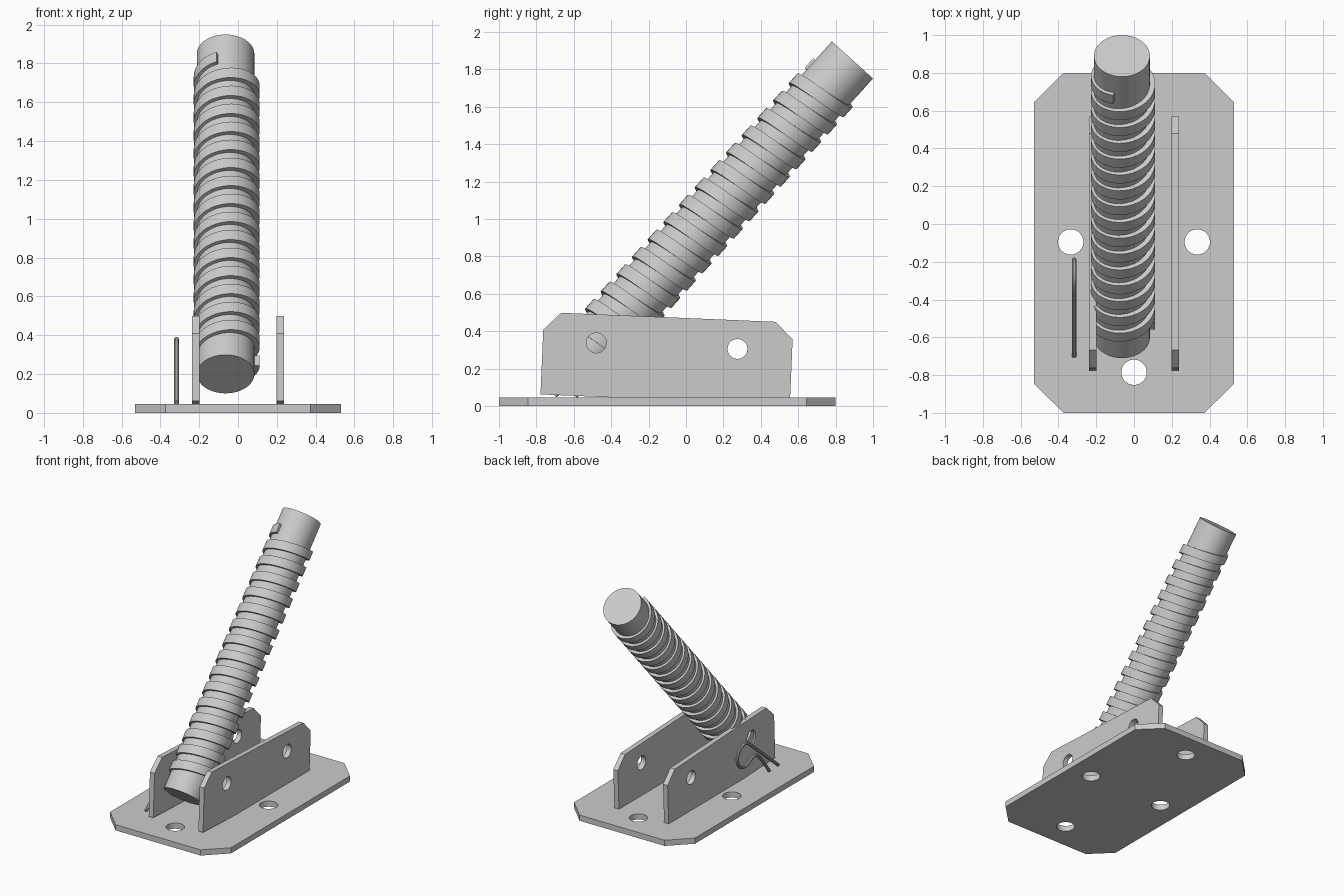
import bpy, bmesh, math
from mathutils import Matrix, Vector

cube = bpy.data.objects.get("Cube")
if cube:
    bpy.data.objects.remove(cube, do_unlink=True)

# Single plain steel colour
steel = bpy.data.materials.new("plain grey steel")
steel.use_nodes = True
grey = (0.6, 0.6, 0.6, 1)
steel.diffuse_color = grey
steel.node_tree.nodes["Principled BSDF"].inputs["Base Color"].default_value = grey


def add_object(name, bm, matrix=Matrix(), smooth=True):
    bmesh.ops.remove_doubles(bm, verts=bm.verts, dist=0.0001)
    bmesh.ops.recalc_face_normals(bm, faces=bm.faces)
    mesh = bpy.data.meshes.new(name)
    bm.to_mesh(mesh)
    bm.free()
    mesh.materials.append(steel)
    obj = bpy.data.objects.new(name, mesh)
    bpy.context.collection.objects.link(obj)
    obj.matrix_world = matrix
    if smooth:
        bpy.ops.object.select_all(action='DESELECT')
        obj.select_set(True)
        bpy.context.view_layer.objects.active = obj
        bpy.ops.object.shade_smooth_by_angle(angle=math.radians(30))
    return obj


def curve_to_bmesh(curve):
    """Evaluate a curve as mesh geometry and discard the curve."""
    temp = bpy.data.objects.new("temp_curve", curve)
    bpy.context.collection.objects.link(temp)
    graph = bpy.context.evaluated_depsgraph_get()
    mesh = bpy.data.meshes.new_from_object(temp.evaluated_get(graph))
    bm = bmesh.new()
    bm.from_mesh(mesh)
    bpy.data.objects.remove(temp, do_unlink=True)
    bpy.data.meshes.remove(mesh)
    bpy.data.curves.remove(curve)
    return bm


def drilled_plate(name, outline, holes, radius, thickness, matrix):
    """Flat plate from an outline, with round holes through it."""
    curve = bpy.data.curves.new(name, 'CURVE')
    curve.dimensions = '2D'
    curve.fill_mode = 'BOTH'
    curve.extrude = thickness / 2
    loops = [outline]
    for cx, cy in holes:
        turn = [math.tau * i / 40 for i in range(40)]
        loops.append([(cx + radius * math.cos(a), cy + radius * math.sin(a)) for a in turn])
    for loop in loops:
        spline = curve.splines.new('POLY')
        spline.points.add(len(loop) - 1)
        for point, (x, y) in zip(spline.points, loop):
            point.co = (x, y, 0, 1)
        spline.use_cyclic_u = True
    return add_object(name, curve_to_bmesh(curve), matrix)


# Base plate with clipped corners and four bolt holes
half = [(0.53, -0.845), (0.53, 0.645), (0.373, 0.8)]
outline = [(0.373, -1.0)] + half + [(-x, y) for x, y in reversed(half)] + [(-0.373, -1.0)]
bolt_holes = [(0, -0.785), (0, 0.595), (0.335, -0.095), (-0.335, -0.095)]
drilled_plate("base_plate", outline, bolt_holes, 0.067, 0.045,
              Matrix.Translation((0, 0, 0.0225)))

# Two upright side plates, slightly tilted, each with two pin holes
side = [(-0.778, 0.062), (-0.763, 0.408), (-0.667, 0.498),
        (0.48, 0.45), (0.57, 0.355), (0.555, 0.006)]
upright = Matrix(((0, 0, 1, 0), (1, 0, 0, 0), (0, 1, 0, 0), (0, 0, 0, 1)))
for name, x in (("left_side_plate", 0.218), ("right_side_plate", -0.218)):
    drilled_plate(name, side, [(-0.479, 0.337), (0.275, 0.305)], 0.053, 0.04,
                  Matrix.Translation((x, 0, 0)) @ upright)

# Leaning threaded rod
foot, head = Vector((-0.064, -0.6, 0.2)), Vector((-0.064, 0.89, 1.85))
axis = head - foot
length = axis.length
lean = Matrix.Translation(foot) @ Matrix.Rotation(-math.atan2(axis.y, axis.z), 4, 'X')
bm = bmesh.new()
bmesh.ops.create_cone(bm, cap_ends=True, segments=64, radius1=0.148, radius2=0.148,
                      depth=length, matrix=Matrix.Translation((0, 0, length / 2)))
add_object("rod", bm, lean)

# Square thread swept along a helix
pitch, width, steps = 0.125, 0.068, 40
start, end = 0.06, length - 0.13 - width
count = int((end - start) / pitch * steps)
bm = bmesh.new()
previous = None
for i in range(count + 1):
    angle = math.tau * i / steps
    z = start + pitch * i / steps
    ring = [bm.verts.new((r * math.cos(angle) + 0.006, r * math.sin(angle), z + dz))
            for r, dz in ((0.139, 0), (0.17, 0), (0.17, width), (0.139, width))]
    if previous:
        for k in range(4):
            n = (k + 1) % 4
            bm.faces.new((previous[k], previous[n], ring[n], ring[k]))
    else:
        bm.faces.new(ring)
    previous = ring
bm.faces.new(previous)
add_object("rod_thread", bm, lean)

# Spring clip: straight leg, round loop, then a wavy leg
cy, cz, loop_radius = -0.28, 0.29, 0.09
path = [(-0.70, 0.055), (-0.52, 0.205), (-0.37, 0.331)]
for i in range(13):
    a = math.radians(130 - 20 * i)
    path.append((cy + loop_radius * math.cos(a), cz + loop_radius * math.sin(a)))
path += [(-0.36, 0.232), (-0.41, 0.24), (-0.46, 0.21), (-0.54, 0.115), (-0.59, 0.05)]
curve = bpy.data.curves.new("spring_clip", 'CURVE')
curve.dimensions = '3D'
curve.bevel_depth = 0.012
curve.bevel_resolution = 3
curve.resolution_u = 5
curve.use_fill_caps = True
spline = curve.splines.new('BEZIER')
spline.bezier_points.add(len(path) - 1)
for point, (y, z) in zip(spline.bezier_points, path):
    point.co = (-0.317, y, z)
    point.handle_left_type = point.handle_right_type = 'AUTO'
add_object("spring_clip", curve_to_bmesh(curve))
